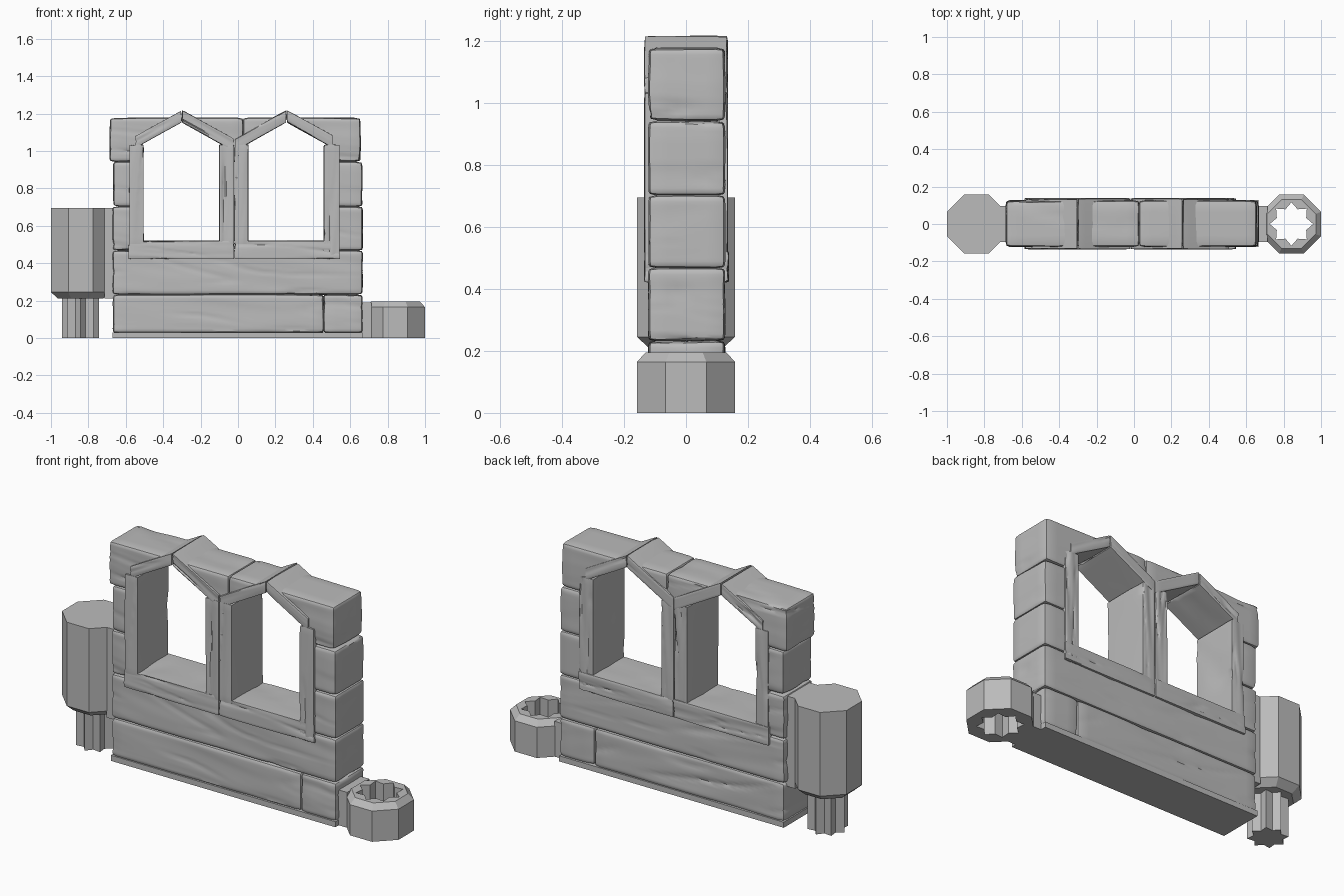
import bpy
import bmesh
import math
from mathutils import Matrix, Vector, noise

cube = bpy.data.objects.get("Cube")
if cube:
    bpy.data.objects.remove(cube, do_unlink=True)

grey = bpy.data.materials.new("plain_grey")
grey.use_nodes = True
grey.diffuse_color = (0.5, 0.5, 0.5, 1)
grey.node_tree.nodes["Principled BSDF"].inputs["Base Color"].default_value = (0.5, 0.5, 0.5, 1)


def finish(name, bm, smooth=False):
    bmesh.ops.recalc_face_normals(bm, faces=bm.faces)
    mesh = bpy.data.meshes.new(name)
    bm.to_mesh(mesh)
    bm.free()
    mesh.materials.append(grey)
    obj = bpy.data.objects.new(name, mesh)
    bpy.context.collection.objects.link(obj)
    if smooth:
        bpy.ops.object.select_all(action='DESELECT')
        obj.select_set(True)
        bpy.context.view_layer.objects.active = obj
        bpy.ops.object.shade_smooth_by_angle(angle=math.radians(32))
    return obj


def box_mesh(lo, hi):
    bm = bmesh.new()
    bmesh.ops.create_cube(bm, size=1)
    for v in bm.verts:
        v.co = Vector([(a + b) / 2 + c * (b - a) for a, b, c in zip(lo, hi, v.co)])
    return bm


def plain_box(name, lo, hi):
    return finish(name, box_mesh(lo, hi))


def wood(name, lo, hi, matrix=Matrix(), cells=(0.035, 0.03, 0.012),
         radius=0.02, depth=0.012, slope=0.12, pitch=13):
    """Rounded timber carved along its local x axis."""
    lo, hi = Vector(lo), Vector(hi)
    bm = box_mesh(lo, hi)
    for axis in range(3):
        normal = Vector([float(i == axis) for i in range(3)])
        count = max(2, round((hi[axis] - lo[axis]) / cells[axis]))
        for i in range(1, count):
            cut = normal * (lo[axis] + (hi[axis] - lo[axis]) * i / count)
            bmesh.ops.bisect_plane(bm, geom=bm.verts[:] + bm.edges[:] + bm.faces[:],
                                   plane_co=cut, plane_no=normal)
    seed = sum(ord(c) * (i + 1) for i, c in enumerate(name)) % 97
    for v in bm.verts:
        core = Vector([min(max(c, a + radius), b - radius) for c, a, b in zip(v.co, lo, hi)])
        out = (v.co - core).normalized()
        p = core + out * radius
        q = Vector((p.x * 2.2 + seed, p.y * 3, (p.z + p.x * slope) * pitch))
        grain = noise.noise(q)
        crack = max(0, 1 - abs(noise.noise(q * 0.8 + Vector((9, 4, 2)))) * 9)
        wear = 0.35 * max(0, grain + 0.3) + 0.65 * crack * max(0, grain + 0.4)
        v.co = p - out * depth * wear
    bm.transform(matrix)
    return finish(name, bm, True)


# Wall courses
FRONT, BACK = -0.123, 0.127
plain_box("base_strip", (-0.67, FRONT, 0), (0.665, BACK, 0.03))
courses = [
    ("bottom_plank", -0.67, 0.46, 0.025, 0.235),
    ("bottom_end_plank", 0.455, 0.668, 0.025, 0.235),
    ("middle_plank", -0.672, 0.668, 0.23, 0.47),
    ("lower_left_pier", -0.672, -0.52, 0.465, 0.705),
    ("lower_right_pier", 0.48, 0.668, 0.465, 0.705),
    ("upper_left_pier", -0.668, -0.52, 0.7, 0.945),
    ("upper_right_pier", 0.48, 0.666, 0.7, 0.945),
    ("top_left_plank", -0.688, 0.03, 0.94, 1.18),
    ("top_right_plank", 0.025, 0.657, 0.94, 1.18),
]
wall = {name: wood(name, (x0, FRONT, z0), (x1, BACK, z1))
        for name, x0, x1, z0, z1 in courses}

# Pointed openings cut through the top course
WINDOWS = {"left": 0.26, "right": -0.30}
RISE = 0.55
for side, cx in WINDOWS.items():
    bm = bmesh.new()
    outline = [(-0.22, 0.8), (0.22, 0.8), (0.22, 1.05), (0, 1.17), (-0.22, 1.05)]
    face = bm.faces.new([bm.verts.new((cx + x, -0.3, z)) for x, z in outline])
    extruded = bmesh.ops.extrude_face_region(bm, geom=[face])["geom"]
    bmesh.ops.translate(bm, vec=(0, 0.6, 0),
                        verts=[e for e in extruded if isinstance(e, bmesh.types.BMVert)])
    cutter = finish("opening_cutter", bm)
    cutter.hide_render = True
    for name in ("top_left_plank", "top_right_plank"):
        obj = wall[name]
        mod = obj.modifiers.new("opening", 'BOOLEAN')
        mod.operation = 'DIFFERENCE'
        mod.solver = 'EXACT'
        mod.object = cutter
        bpy.context.view_layer.objects.active = obj
        # The cut has to come before the smoothing modifier
        bpy.ops.object.modifier_move_to_index(modifier=mod.name, index=0)
        bpy.ops.object.modifier_apply(modifier=mod.name)
    bpy.data.objects.remove(cutter, do_unlink=True)

# Window frames: sills, posts and pointed heads
DEEP = 0.135
trim = dict(radius=0.006, depth=0.014, slope=0.05, pitch=30, cells=(0.02, 0.045, 0.008))
wood("right_sill", (-0.588, -DEEP, 0.42), (-0.02, DEEP + 0.004, 0.522), **trim)
wood("left_sill", (-0.02, -DEEP, 0.42), (0.547, DEEP + 0.004, 0.522), **trim)

upright = Matrix.Rotation(-math.pi / 2, 4, 'Y')
posts = [("right_post", -0.583, -0.502, 0.5), ("right_middle_post", -0.102, -0.02, 0.5),
         ("left_middle_post", -0.02, 0.058, 0.5), ("left_post", 0.457, 0.545, 0.42)]
for name, x0, x1, bottom in posts:
    wood(name, (bottom, -DEEP, -x1), (1.035, DEEP, -x0), upright, **trim)

for side, cx in WINDOWS.items():
    for x0, x1 in ((cx - 0.25, cx), (cx, cx + 0.25)):
        # Reach as far as the neighbouring frame in the middle
        x0, x1 = (-0.02 if abs(x + 0.02) < 0.05 else x for x in (x0, x1))
        lean = Matrix()
        lean[2][0] = RISE if x1 <= cx else -RISE
        lean[2][3] = 1.22 - lean[2][0] * cx
        wood(f"{side}_head_{'a' if x1 <= cx else 'b'}", (x0, -DEEP, -0.07),
             (x1, DEEP, 0), lean, **trim)


# Interlocking end connectors
def loop(bm, cx, z, outer, inner):
    return [bm.verts.new((cx + r * math.cos(a), r * math.sin(a), z))
            for i in range(16)
            for r, a in [((inner if i % 2 else outer), i * math.pi / 8)]]


def connector(name, cx, sections, closed):
    bm = bmesh.new()
    loops = [loop(bm, cx, *s) for s in sections]
    pairs = list(zip(loops, loops[1:]))
    if closed:
        pairs.append((loops[-1], loops[0]))
    else:
        bm.faces.new(loops[0])
        bm.faces.new(loops[-1])
    for a, b in pairs:
        for i in range(16):
            j = (i + 1) % 16
            bm.faces.new((a[i], a[j], b[j], b[i]))
    return finish(name, bm)


def octagon(z, apothem):
    return z, apothem, apothem / math.cos(math.pi / 8)


CENTRE, SIZE = 0.842, 0.158
connector("hinge_pin", -CENTRE, [(0, 0.1, 0.072), (0.21, 0.1, 0.072), octagon(0.21, 0.12),
                                 octagon(0.245, SIZE), octagon(0.695, SIZE)], False)
connector("hinge_socket", CENTRE, [(0, 0.116, 0.085), octagon(0, SIZE), octagon(0.165, SIZE),
                                   octagon(0.195, 0.13), (0.195, 0.116, 0.085)], True)
plain_box("pin_bracket", (-0.715, -0.095, 0.21), (-0.65, 0.095, 0.695))
plain_box("socket_bracket", (0.65, -0.095, 0), (0.715, 0.095, 0.19))
